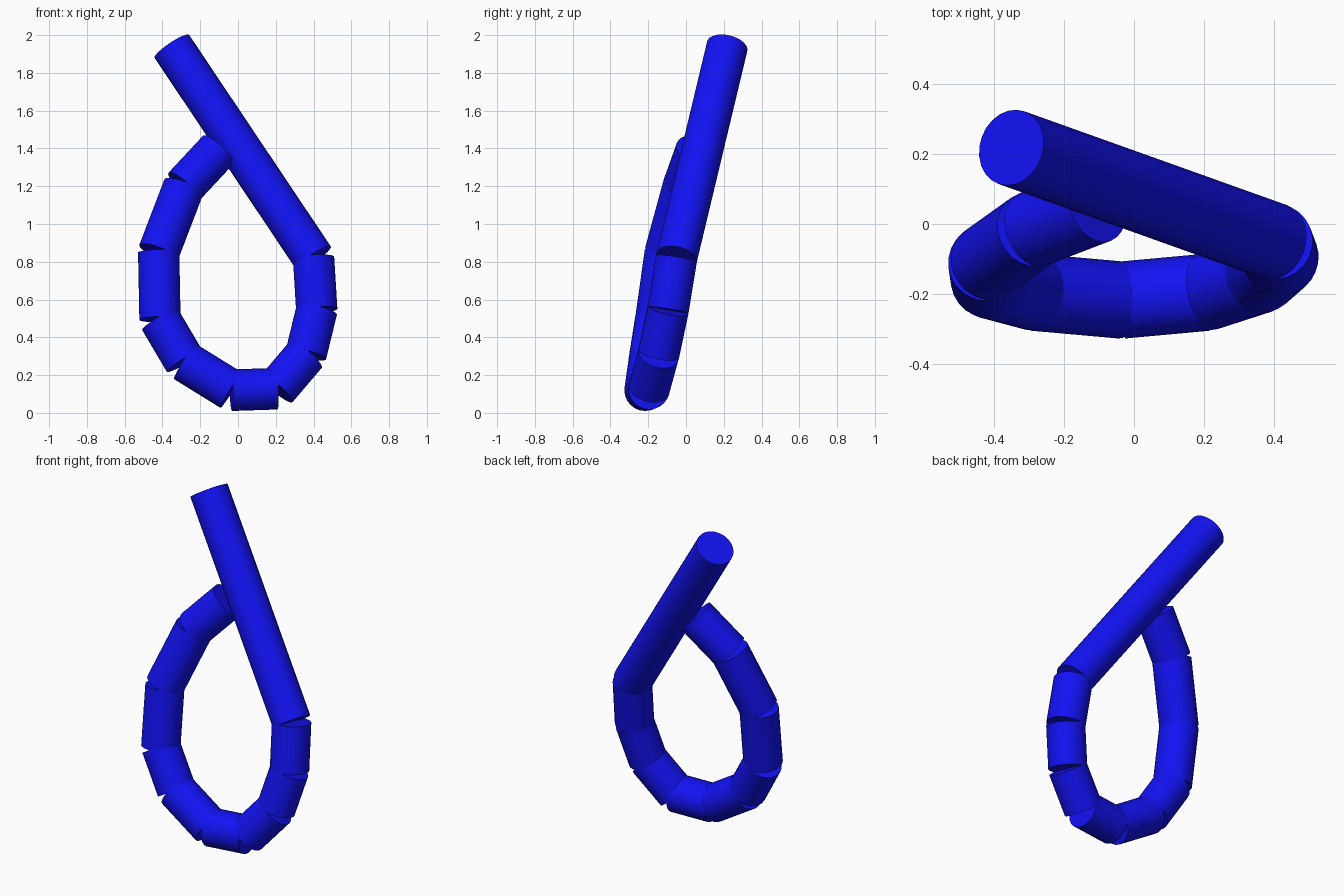
import bpy
from mathutils import Vector

if "Cube" in bpy.data.objects:
    bpy.data.objects.remove(bpy.data.objects["Cube"])

RADIUS = 0.11

# Centre line of the loop, from the top of the long straight bar round to the tip
path = [Vector(p) for p in (
    (-0.35, 0.218, 1.94), (0.40, -0.05, 0.82), (0.417, -0.095, 0.545),
    (0.36, -0.145, 0.31), (0.205, -0.195, 0.128), (-0.035, -0.217, 0.12),
    (-0.282, -0.195, 0.273), (-0.413, -0.16, 0.495), (-0.42, -0.11, 0.85),
    (-0.287, -0.015, 1.197), (-0.105, 0.055, 1.392))]

mat = bpy.data.materials.new("blue")
mat.diffuse_color = (0.006, 0.006, 0.9, 1)
mat.use_nodes = True
mat.node_tree.nodes["Principled BSDF"].inputs["Base Color"].default_value = mat.diffuse_color


def rod(name, a, b):
    """Capped cylinder running from a to b."""
    d = b - a
    bpy.ops.mesh.primitive_cylinder_add(vertices=24, radius=RADIUS,
                                        depth=d.length, location=(a + b) / 2)
    ob = bpy.context.object
    ob.name = name
    ob.rotation_euler = d.to_track_quat('Z', 'Y').to_euler()
    ob.data.materials.append(mat)
    bpy.ops.object.shade_smooth_by_angle()


# Long bar first, then the short segments of the loop
for i, (a, b) in enumerate(zip(path, path[1:])):
    rod("long_bar" if i == 0 else f"loop_segment_{i}", a, b)
